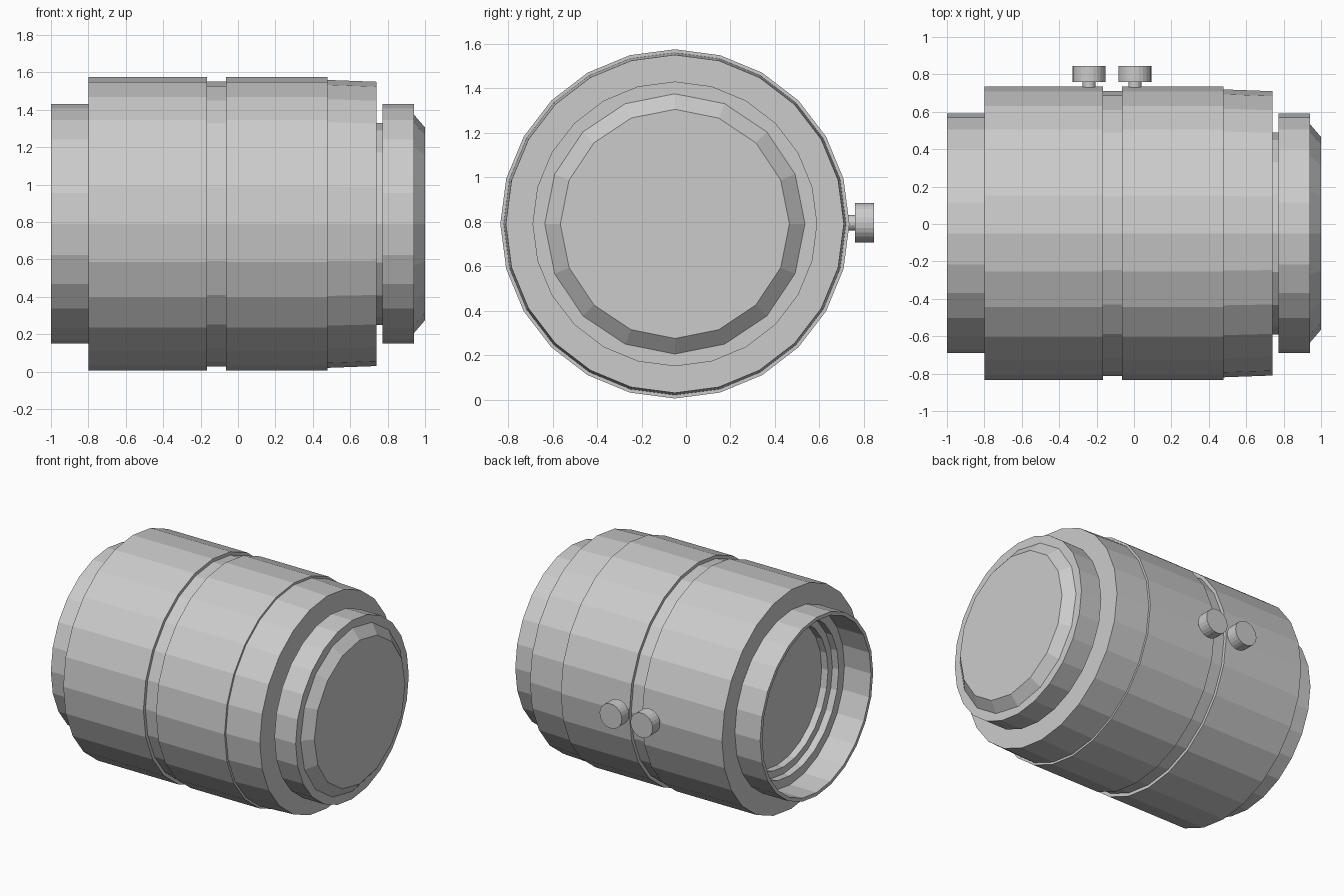
import bpy
import bmesh
from math import cos, sin, pi

AXIS_Y, AXIS_Z = -0.05, 0.79

cube = bpy.data.objects.get("Cube")
if cube:
    bpy.data.objects.remove(cube, do_unlink=True)

grey = bpy.data.materials.new("plain_grey")
grey.use_nodes = True
colour = (0.6, 0.6, 0.6, 1)
grey.diffuse_color = colour
grey.node_tree.nodes["Principled BSDF"].inputs["Base Color"].default_value = colour


def revolve(name, profile, sides=24, closed=False):
    """Spin (distance, radius) points round the lens axis; cap open ends."""
    bm = bmesh.new()
    rings = []
    for x, r in profile:
        rings.append([bm.verts.new((x, r * sin(2 * pi * i / sides), r * cos(2 * pi * i / sides)))
                      for i in range(sides)])
    pairs = list(zip(rings, rings[1:]))
    if closed:
        pairs.append((rings[-1], rings[0]))
    else:
        bm.faces.new(rings[0])
        bm.faces.new(rings[-1])
    for a, b in pairs:
        for i in range(sides):
            j = (i + 1) % sides
            bm.faces.new((a[i], a[j], b[j], b[i]))
    bmesh.ops.recalc_face_normals(bm, faces=bm.faces)
    mesh = bpy.data.meshes.new(name)
    bm.to_mesh(mesh)
    bm.free()
    mesh.materials.append(grey)
    obj = bpy.data.objects.new(name, mesh)
    obj.location = (0, AXIS_Y, AXIS_Z)
    bpy.context.collection.objects.link(obj)
    return obj


# Hollow mount at the rear, with stepped rings down to the inner lens
revolve("rear_mount", [(-1, 0.64), (-0.78, 0.64), (-0.78, 0.615), (-1, 0.615)], closed=True)
revolve("rear_step_ring", [(-0.79, 0.63), (-0.74, 0.63), (-0.74, 0.55), (-0.79, 0.55)], closed=True)
revolve("rear_inner_ring", [(-0.74, 0.56), (-0.68, 0.56), (-0.68, 0.5), (-0.74, 0.5)], closed=True)
revolve("rear_lens", [(-0.69, 0.52), (-0.67, 0.52)])

# Barrel rings
revolve("rear_grip_ring", [(-0.8, 0.785), (-0.165, 0.785), (-0.165, 0.63), (-0.8, 0.63)], closed=True)
revolve("barrel_groove", [(-0.18, 0.762), (-0.05, 0.762)])
revolve("front_grip_ring", [(-0.065, 0.785), (0.478, 0.785), (0.478, 0.7), (-0.065, 0.7)], closed=True)
revolve("front_barrel", [(0.47, 0.77), (0.74, 0.76)])

# Front neck, flange and bevelled lens
revolve("front_neck", [(0.73, 0.54), (0.78, 0.54)], sides=16)
revolve("front_flange", [(0.772, 0.64), (0.94, 0.64)])
revolve("front_lens", [(0.93, 0.59), (0.94, 0.585), (1, 0.515)], sides=16)

# Two thumb screws on the back
for side, x in (("right", -0.24), ("left", 0.005)):
    screw = revolve(side + "_thumb_screw",
                    [(0.71, 0.035), (0.76, 0.035), (0.76, 0.088), (0.845, 0.088)])
    screw.rotation_euler = (0, 0, pi / 2)
    screw.location = (x, 0, AXIS_Z + 0.005)
